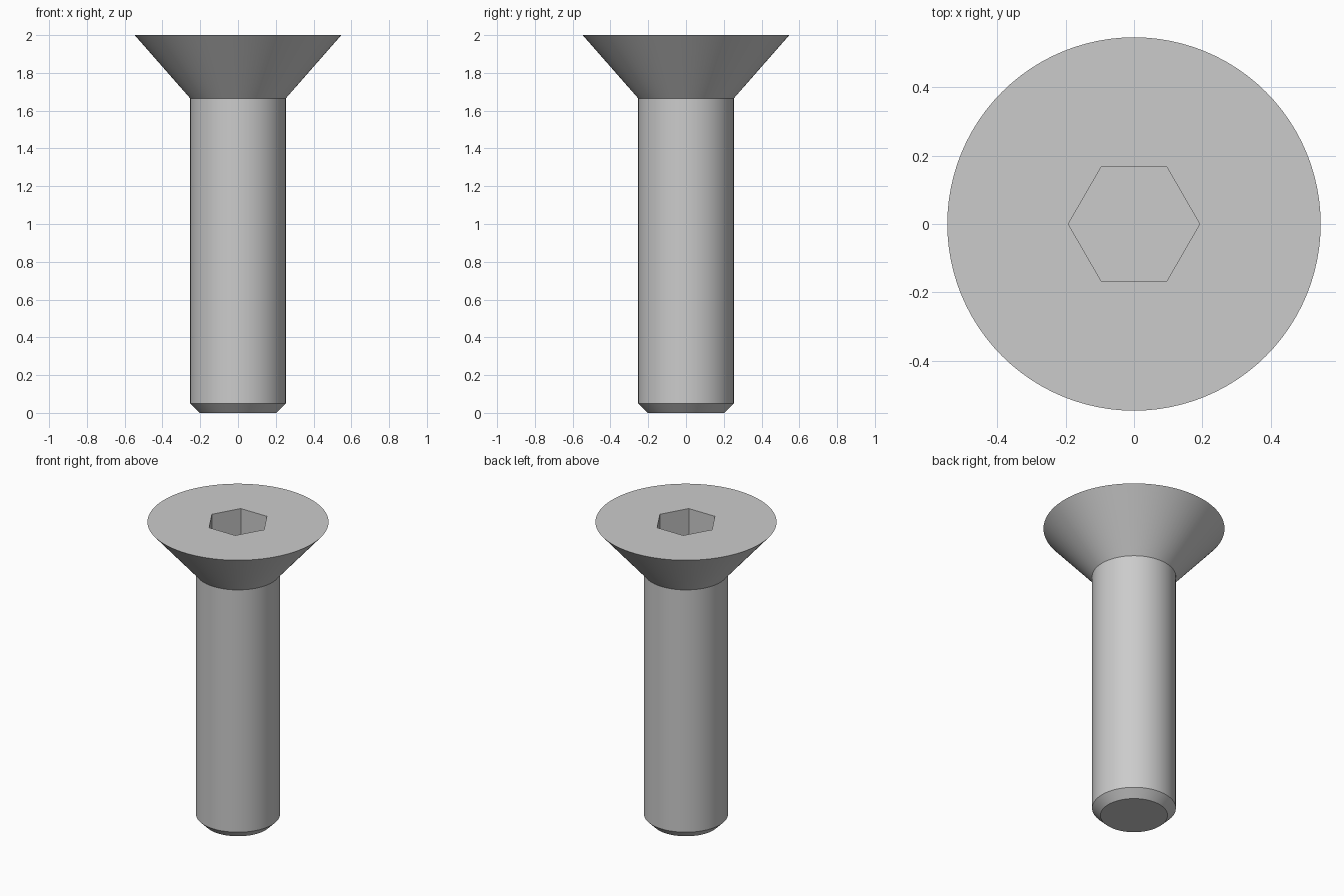
import bpy, bmesh
from math import cos, sin, pi, radians

cube = bpy.data.objects.get("Cube")
if cube:
    bpy.data.objects.remove(cube, do_unlink=True)

SEGMENTS = 96
HEX_RADIUS = 0.1925
SOCKET_DEPTH = 0.2

steel = bpy.data.materials.new("grey steel")
steel.use_nodes = True
colour = (0.6, 0.6, 0.6, 1)
steel.diffuse_color = colour
steel.node_tree.nodes["Principled BSDF"].inputs["Base Color"].default_value = colour


def ring(bm, radius, z, sides):
    return [bm.verts.new((radius * cos(2 * pi * i / sides),
                          radius * sin(2 * pi * i / sides), z)) for i in range(sides)]


def bridge(bm, lower, upper):
    n = len(lower)
    for i in range(n):
        j = (i + 1) % n
        bm.faces.new((lower[i], lower[j], upper[j], upper[i]))


# Chamfered tip, plain shank and countersunk head as one lathe profile
bm = bmesh.new()
profile = [(0.203, 0), (0.253, 0.05), (0.253, 1.665), (0.547, 2)]
rings = [ring(bm, r, z, SEGMENTS) for r, z in profile]
for lower, upper in zip(rings, rings[1:]):
    bridge(bm, lower, upper)
bm.faces.new(reversed(rings[0]))

# Hexagonal socket sunk into the head
rim = ring(bm, HEX_RADIUS, 2, 6)
floor = ring(bm, HEX_RADIUS, 2 - SOCKET_DEPTH, 6)
bridge(bm, rim, floor)
bm.faces.new(floor)

# Flat top face, fanned from each hexagon corner to its share of the head edge
edge = rings[-1]
step = SEGMENTS // 6
for k in range(6):
    start = k * step
    arc = [edge[(start + i) % SEGMENTS] for i in range(step + 1)]
    bm.faces.new([rim[k]] + arc + [rim[(k + 1) % 6]])

bmesh.ops.recalc_face_normals(bm, faces=bm.faces)
mesh = bpy.data.meshes.new("countersunk_screw")
bm.to_mesh(mesh)
bm.free()
mesh.materials.append(steel)
screw = bpy.data.objects.new("countersunk_screw", mesh)
bpy.context.collection.objects.link(screw)

# Smooth round walls, sharp edges between parts
bpy.ops.object.select_all(action='DESELECT')
screw.select_set(True)
bpy.context.view_layer.objects.active = screw
bpy.ops.object.shade_smooth_by_angle(angle=radians(30))
